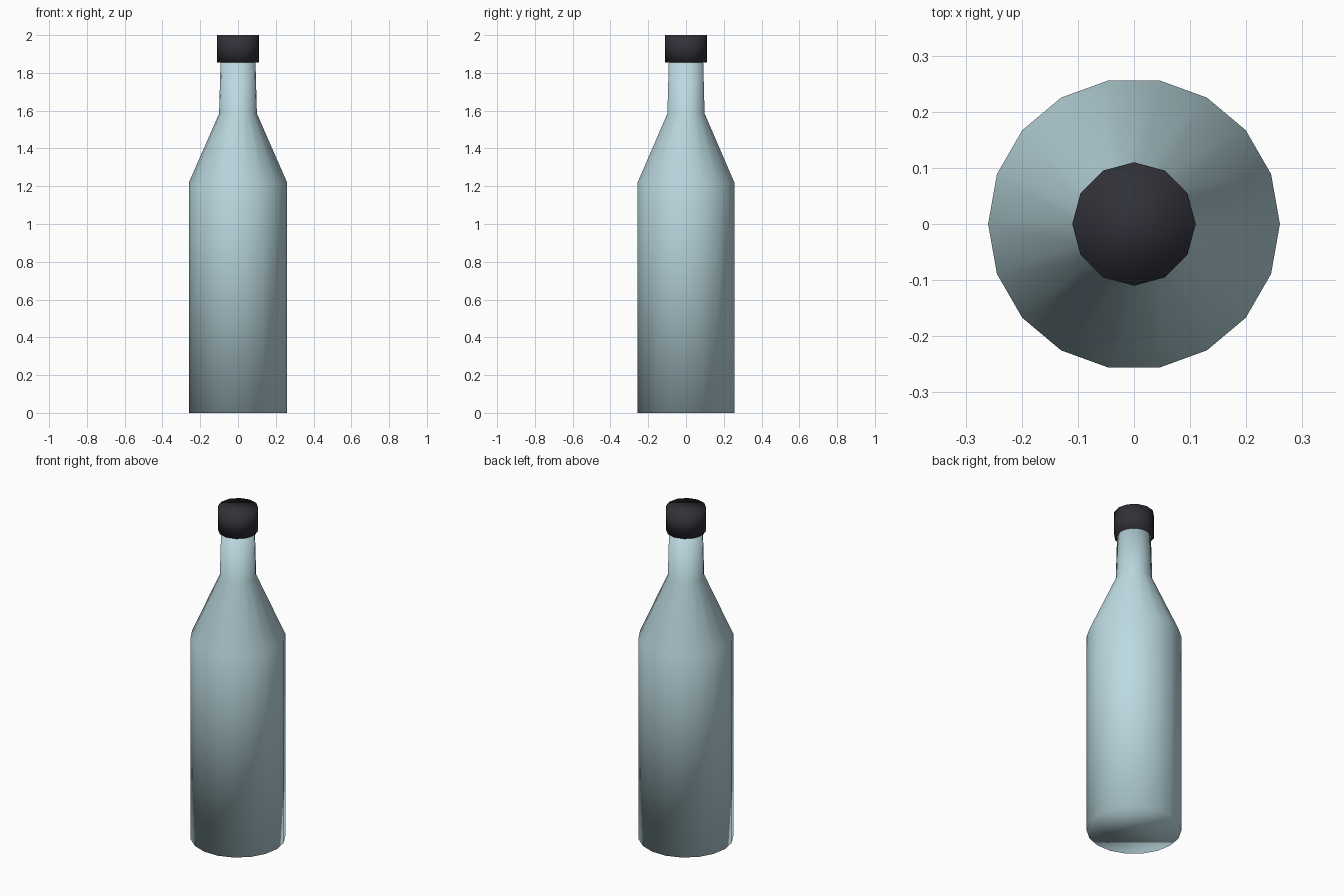
import bpy
import bmesh
from math import cos, sin, tau

cube = bpy.data.objects.get("Cube")
if cube:
    bpy.data.objects.remove(cube, do_unlink=True)


def make_material(name, rgb):
    mat = bpy.data.materials.new(name)
    mat.use_nodes = True
    mat.diffuse_color = (*rgb, 1)
    mat.node_tree.nodes["Principled BSDF"].inputs["Base Color"].default_value = (*rgb, 1)
    return mat


def lathe(name, profile, sides, mat):
    """Turn a (radius, height) profile into a closed, smooth-shaded solid."""
    bm = bmesh.new()
    rings = [[bm.verts.new((r * cos(tau * i / sides), r * sin(tau * i / sides), z))
              for i in range(sides)] for r, z in profile]
    for low, high in zip(rings, rings[1:]):
        for i in range(sides):
            j = (i + 1) % sides
            bm.faces.new((low[i], low[j], high[j], high[i]))
    bm.faces.new(rings[0][::-1])
    bm.faces.new(rings[-1])
    for face in bm.faces:
        face.smooth = True
    mesh = bpy.data.meshes.new(name)
    bm.to_mesh(mesh)
    bm.free()
    mesh.materials.append(mat)
    obj = bpy.data.objects.new(name, mesh)
    bpy.context.collection.objects.link(obj)
    return obj


glass = make_material("pale_blue_glass", (0.50, 0.70, 0.75))
dark = make_material("dark_cap", (0.03, 0.03, 0.04))

# Bottle: straight body, sloping shoulder, slightly tapered neck
lathe("bottle_body", [(0.26, 0), (0.26, 1.22), (0.1, 1.585), (0.092, 1.88)], 18, glass)

# Screw cap over the neck
lathe("bottle_cap", [(0.11, 1.855), (0.11, 2.0)], 12, dark)
